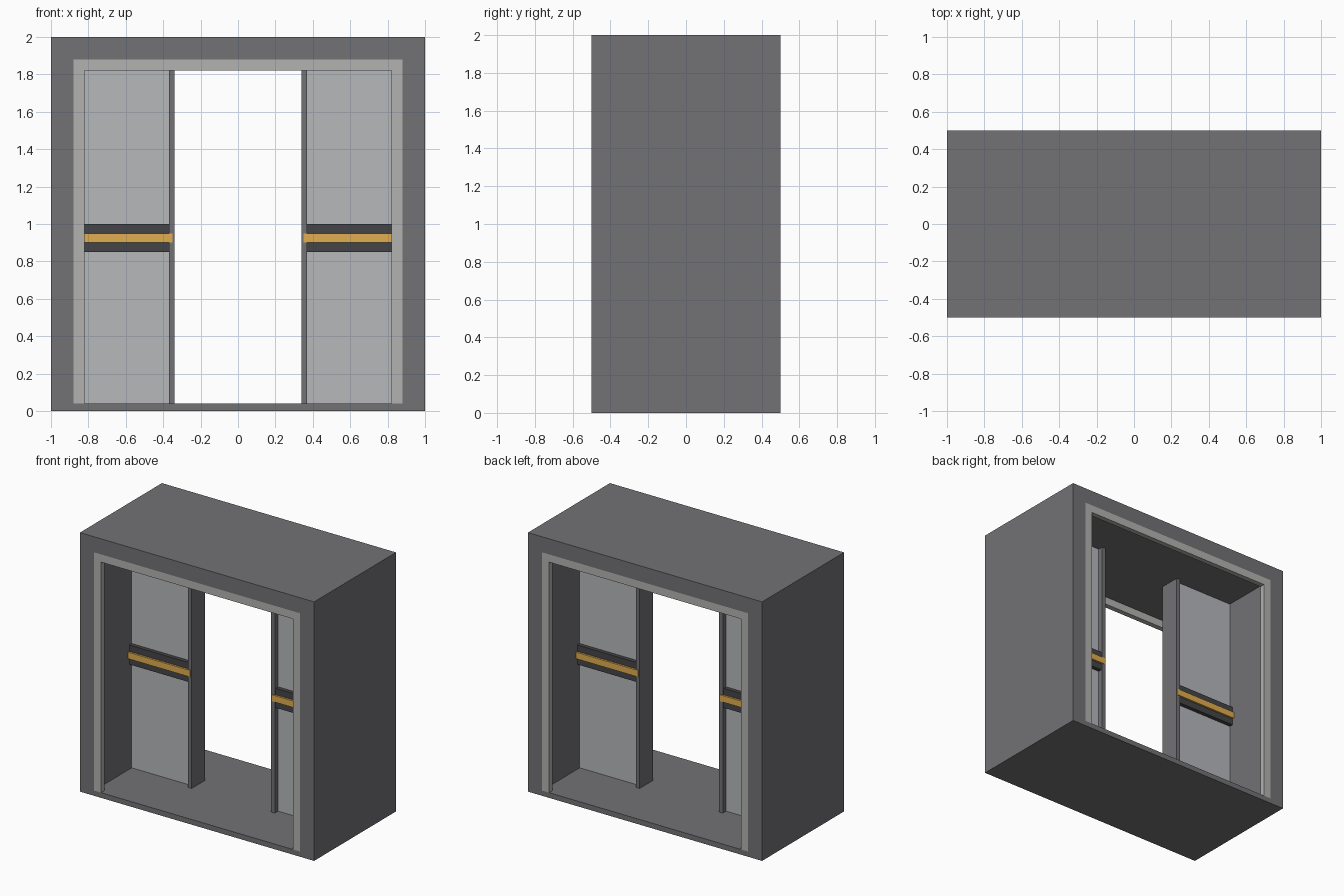
import bpy, bmesh

if "Cube" in bpy.data.objects:
    bpy.data.objects.remove(bpy.data.objects["Cube"])

def material(name, rgb):
    m = bpy.data.materials.new(name)
    m.diffuse_color = (*rgb, 1)
    m.use_nodes = True
    m.node_tree.nodes["Principled BSDF"].inputs["Base Color"].default_value = m.diffuse_color
    return m

DARK = material("dark_grey", (0.17, 0.17, 0.18))
PALE = material("pale_grey", (0.45, 0.45, 0.44))
PANEL = material("panel_grey", (0.47, 0.48, 0.50))
BLACK = material("charcoal", (0.06, 0.06, 0.065))
AMBER = material("amber", (0.75, 0.42, 0.08))

def finish(name, bm, mat, mirror=None):
    bmesh.ops.recalc_face_normals(bm, faces=bm.faces)
    me = bpy.data.meshes.new(name)
    bm.to_mesh(me)
    bm.free()
    me.materials.append(mat)
    ob = bpy.data.objects.new(name, me)
    bpy.context.collection.objects.link(ob)
    if mirror:
        mod = ob.modifiers.new("mirror", 'MIRROR')
        mod.use_axis = (mirror == 'X', mirror == 'Y', False)
        mod.use_mirror_merge = False
    return ob

def box(name, x, y, z, mat, mirror=None):
    bm = bmesh.new()
    bmesh.ops.create_cube(bm, size=1)
    for v in bm.verts:
        v.co = [lo + (c + 0.5) * (hi - lo) for c, (lo, hi) in zip(v.co, (x, y, z))]
    return finish(name, bm, mat, mirror)

W, TOP, FLOOR = 0.88, 1.88, 0.04   # passage half width, ceiling, floor

# Outer casing: rectangular ring run through the depth
bm = bmesh.new()
outer = [(-1, 0), (1, 0), (1, 2), (-1, 2)]
inner = [(-W, FLOOR), (W, FLOOR), (W, TOP), (-W, TOP)]
fo, fi, bo, bi = [[bm.verts.new((x, y, z)) for x, z in loop]
                  for y in (-0.5, 0.5) for loop in (outer, inner)]
for a, b in ((fo, fi), (bo, bi), (fo, bo), (fi, bi)):
    for i in range(4):
        j = (i + 1) % 4
        bm.faces.new((a[i], a[j], b[j], b[i]))
finish("door_casing", bm, DARK)

# Pale trim lining the opening, front and back
bm = bmesh.new()
profile = [(-W, FLOOR), (-W, TOP), (W, TOP), (W, FLOOR),
           (0.82, FLOOR), (0.82, 1.82), (-0.82, 1.82), (-0.82, FLOOR)]
face = bm.faces.new([bm.verts.new((x, -0.5, z)) for x, z in profile])
ext = bmesh.ops.extrude_face_region(bm, geom=[face], use_keep_orig=True)
moved = [g for g in ext["geom"] if isinstance(g, bmesh.types.BMVert)]
bmesh.ops.translate(bm, verts=moved, vec=(0, 0.04, 0))
finish("opening_trim", bm, PALE, 'Y')

# Half-open sliding doors
box("door_panel", (0.37, W), (-0.04, 0.04), (FLOOR, TOP), PANEL, 'X')
box("door_leading_edge", (0.34, 0.37), (-0.08, 0.08), (FLOOR, TOP), DARK, 'X')
box("door_band", (0.37, W), (-0.07, 0.07), (0.85, 1.0), BLACK, 'X')
box("door_stripe", (0.35, W), (-0.085, 0.085), (0.90, 0.95), AMBER, 'X')
